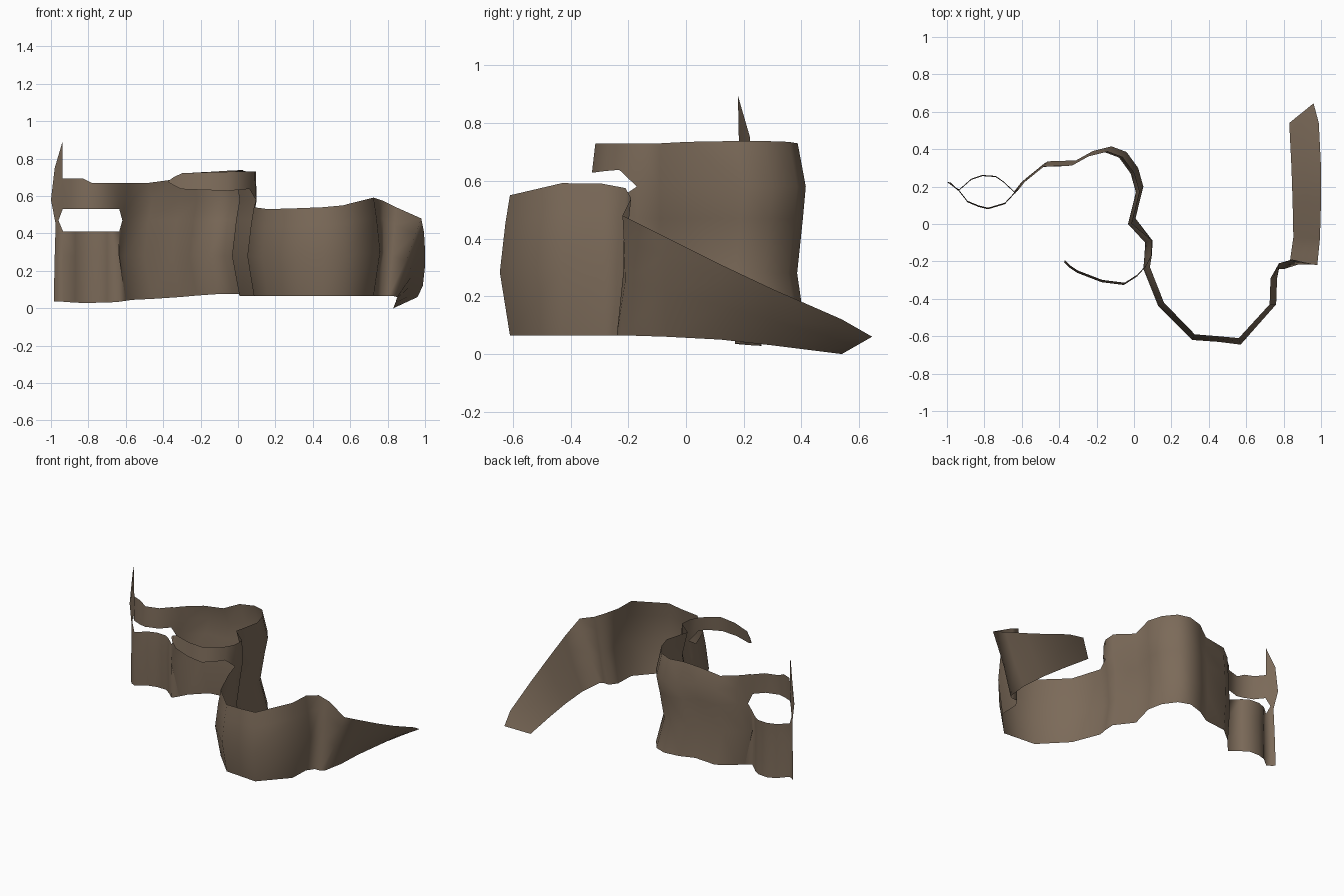
import bpy, bmesh
from mathutils import Vector

mat = bpy.data.materials.new("earth_brown")
mat.diffuse_color = (0.20, 0.145, 0.10, 1)

bm = bmesh.new()


def loft(cols):
    """Skin a sheet between neighbouring columns of points."""
    grid = [[bm.verts.new(p) for p in c] for c in cols]
    for a, b in zip(grid, grid[1:]):
        for i in range(len(a) - 1):
            bm.faces.new((a[i], b[i], b[i + 1], a[i + 1]))


def upright(x, y, zs, lean):
    """Vertical column; lean is the (x, y) shift of each row."""
    return [(x + dx, y + dy, z) for z, (dx, dy) in zip(zs, lean)]


def slanted(bottom, top, push):
    """Four-row column from bottom to top, pushed sideways in the middle."""
    b, t, p = Vector(bottom), Vector(top), Vector((*push, 0))
    return [tuple(b.lerp(t, f) + p * k) for f, k in ((0, 0), (.45, 1), (.8, .45), (1, 0))]


# Tall back wall: x, y, bottom z, top z
BACK = [(-.60, .205, .04, .67), (-.565, .25, .045, .67), (-.46, .335, .05, .67),
        (-.31, .34, .06, .69), (-.22, .39, .068, .725), (-.12, .415, .075, .73),
        (-.04, .385, .075, .735), (.022, .30, .075, .738), (.05, .20, .07, .738),
        (.008, .03, .065, .735), (.10, -.09, .065, .73), (.095, -.17, .065, .73)]
lean = [(0, 0), (-.04, -.03), (-.018, -.01), (0, 0), (-.022, -.028)]
flat = [(0, 0), (-.04, -.01), (-.018, 0), (0, 0), (-.005, 0)]
back = [upright(x, y, (b, .28, .47, .58, t), lean if y > 0 else flat) for x, y, b, t in BACK]
loft(back)

# Two bowed bands around the opening on the left, then the spiked end
LOW = [(-.635, .17, .035), (-.70, .23, .03), (-.74, .257, .03), (-.81, .262, .028),
       (-.87, .242, .03), (-.935, .185, .035)]
UP = [(-.635, .17, .67), (-.69, .11, .67), (-.78, .083, .67), (-.83, .095, .695),
      (-.89, .12, .695), (-.937, .18, .695)]
low = [[(x, y, b), (x, y - .006, .28), (x, y, .41)] for x, y, b in LOW]
up = [[(x, y - .004, .53), (x, y - .002, .58), (x, y + .004, t)] for x, y, t in UP]
end = [(-.965, .20, .035), (-.965, .20, .28), (-.96, .198, .47), (-.98, .21, .56), (-.937, .18, .895)]
edge = [(-.985, .22, .035), (-.98, .215, .28), (-.975, .21, .45), (-1, .225, .58), (-.98, .222, .75)]
loft([back[0][:3]] + low + [end[:3], edge[:3]])
loft([back[0][2:]] + up + [end[2:], edge[2:]])

# Curling upper strip: x, y, bottom z, top z
STRIP = [(.065, -.225, .638, .73), (.02, -.275, .634, .73), (-.05, -.32, .628, .73),
         (-.17, -.305, .632, .727), (-.30, -.255, .637, .722), (-.345, -.225, .66, .70),
         (-.37, -.20, .675, .682)]
loft([back[-1][3:]] + [[(x - .004, y - .006, b), (x, y + .006, t)] for x, y, b, t in STRIP])

# Lower front wall: x, y, top z, middle push
FRONT = [(.085, -.23, .54, -.035, -.01), (.16, -.42, .53, -.03, -.02),
         (.325, -.59, .535, -.015, -.03), (.45, -.60, .54, 0, -.03),
         (.56, -.61, .55, .01, -.035), (.725, -.43, .592, .035, 0),
         (.73, -.29, .59, .035, 0)]
front = [slanted((x, y, .065), (x, y, t), (px, py)) for x, y, t, px, py in FRONT]

# Tapering leaning tail on the right
TAIL = [((.765, -.24, .065), (.775, -.21, .575), (.01, .01)),
        ((.805, -.24, .065), (.845, -.19, .54), (0, 0)),
        ((.83, -.225, .065), (.98, -.22, .48), (0, .012)),
        ((.852, -.07, .06), (.994, -.08, .41), (.01, 0)),
        ((.848, .12, .05), (1, .12, .31), (.01, 0)),
        ((.842, .30, .03), (1, .30, .225), (.008, 0)),
        ((.834, .46, .01), (.988, .54, .12), (.004, 0)),
        ((.83, .54, 0), (.96, .645, .06), (0, 0))]
loft([back[-1][:4]] + front + [slanted(*c) for c in TAIL])

# Weld the sheets into one smooth ribbon
bmesh.ops.remove_doubles(bm, verts=bm.verts, dist=.0005)
bmesh.ops.recalc_face_normals(bm, faces=bm.faces)
for f in bm.faces:
    f.smooth = True
me = bpy.data.meshes.new("ribbon_wall")
bm.to_mesh(me)
bm.free()
me.materials.append(mat)
ob = bpy.data.objects.new("ribbon_wall", me)
bpy.context.collection.objects.link(ob)
